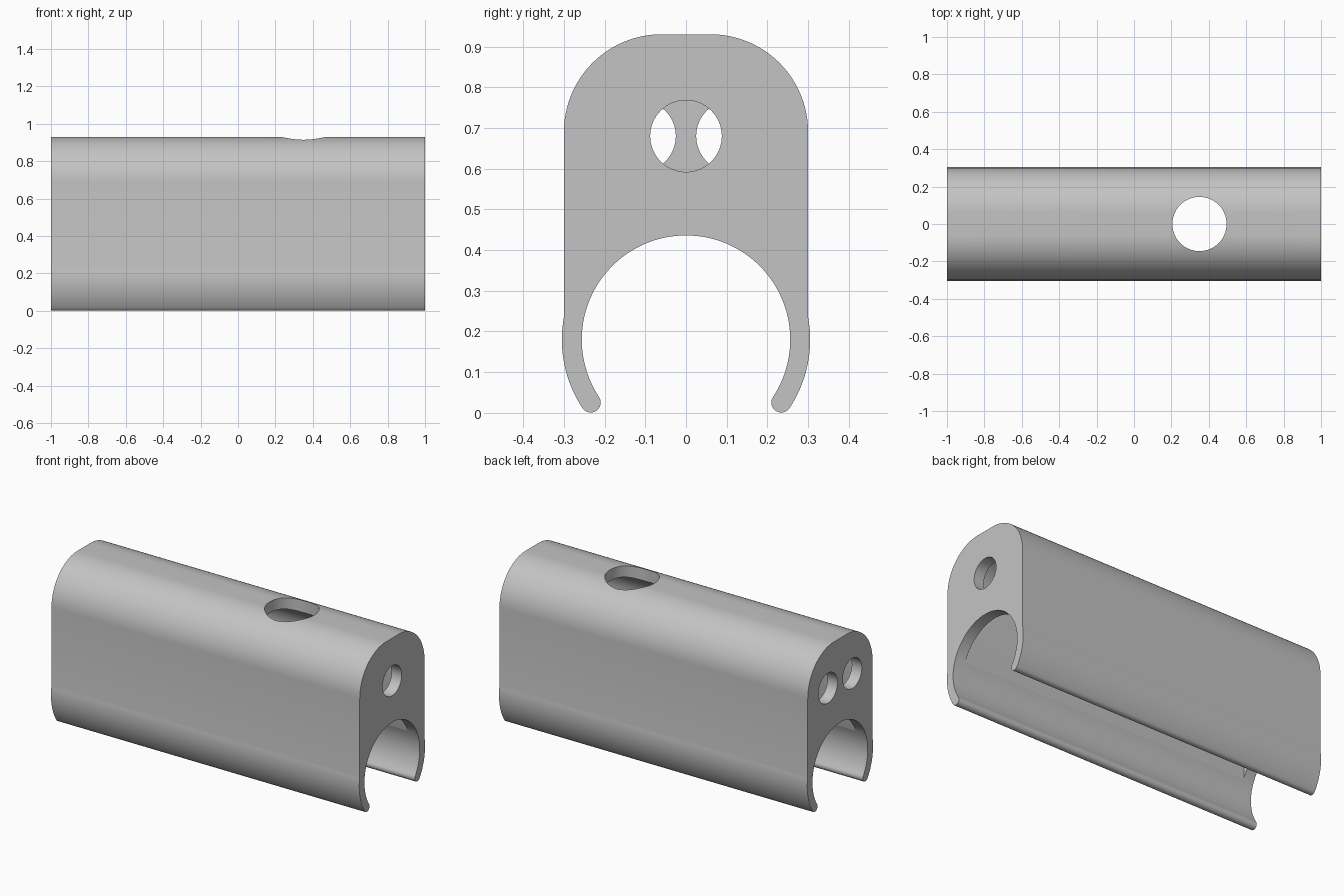
import bpy, bmesh
from math import sin, cos, atan2, acos, pi, radians

if "Cube" in bpy.data.objects:
    bpy.data.objects.remove(bpy.data.objects["Cube"])

grey = bpy.data.materials.new("plain_grey")
grey.use_nodes = True
colour = (0.55, 0.55, 0.55, 1)
grey.diffuse_color = colour
grey.node_tree.nodes["Principled BSDF"].inputs["Base Color"].default_value = colour


def arc(cy, cz, r, a0, a1, n):
    return [(cy + r * cos(a0 + (a1 - a0) * i / n), cz + r * sin(a0 + (a1 - a0) * i / n))
            for i in range(n + 1)]


def mirrored(half):
    """Close a +y half profile with its mirror image."""
    return half + [(-y, z) for y, z in reversed(half)]


def extrude_x(name, profile, x0, x1):
    bm = bmesh.new()
    face = bm.faces.new([bm.verts.new((x0, y, z)) for y, z in profile])
    moved = bmesh.ops.extrude_face_region(bm, geom=[face])["geom"]
    bmesh.ops.translate(bm, vec=(x1 - x0, 0, 0),
                        verts=[v for v in moved if isinstance(v, bmesh.types.BMVert)])
    bmesh.ops.recalc_face_normals(bm, faces=bm.faces)
    mesh = bpy.data.meshes.new(name)
    bm.to_mesh(mesh)
    bm.free()
    obj = bpy.data.objects.new(name, mesh)
    bpy.context.collection.objects.link(obj)
    mesh.materials.append(grey)
    return obj


def cylinder(name, r, depth, location, rotation):
    bpy.ops.mesh.primitive_cylinder_add(vertices=64, radius=r, depth=depth,
                                        location=location, rotation=rotation)
    obj = bpy.context.object
    obj.name = name
    obj.data.materials.append(grey)
    return obj


# Housing: rounded top, flat sides, curved clip legs with round tips
ring_z, inner_r, outer_r, side = 0.18, 0.256, 0.305, 0.3
tip_r = (outer_r - inner_r) / 2
mid_r = inner_r + tip_r
tip = atan2(tip_r - ring_z, 0.235)
join = acos(side / outer_r)
half = arc(0, ring_z, inner_r, pi / 2, tip, 40)[1:]
half += arc(mid_r * cos(tip), ring_z + mid_r * sin(tip), tip_r, tip - pi, tip, 12)[1:-1]
half += arc(0, ring_z, outer_r, tip, join, 16)
half += arc(0.06, 0.69, 0.24, 0, pi / 2, 24)
profile = mirrored(half) + [(0, ring_z + inner_r)]
housing = extrude_x("housing", profile, -1, 1)

# Inner cavity between the two end walls
wall = 0.065
inner_half = [(side - wall, 0.2)] + arc(0.06, 0.69, 0.24 - wall, 0, pi / 2, 24)
cutters = [extrude_x("cavity_cutter", mirrored(inner_half), -1 + wall, 1 - wall)]

# Round openings: one in the top, one in the right end, two in the left end
cutters.append(cylinder("top_hole_cutter", 0.145, 0.6, (0.35, 0, 0.9), (0, 0, 0)))
for i, (x, y) in enumerate([(1, 0), (-1, 0.113), (-1, -0.113)]):
    cutters.append(cylinder(f"end_hole_cutter_{i}", 0.088, 0.3, (x, y, 0.68), (0, pi / 2, 0)))

for cutter in cutters:
    cut = housing.modifiers.new(cutter.name, "BOOLEAN")
    cut.operation = "DIFFERENCE"
    cut.solver = "EXACT"
    cut.object = cutter

# Apply the cuts, then remove the cutters
bpy.ops.object.select_all(action="DESELECT")
housing.select_set(True)
bpy.context.view_layer.objects.active = housing
for cutter in cutters:
    bpy.ops.object.modifier_apply(modifier=cutter.name)
    bpy.data.objects.remove(cutter)
bpy.ops.object.shade_smooth_by_angle(angle=radians(30))
